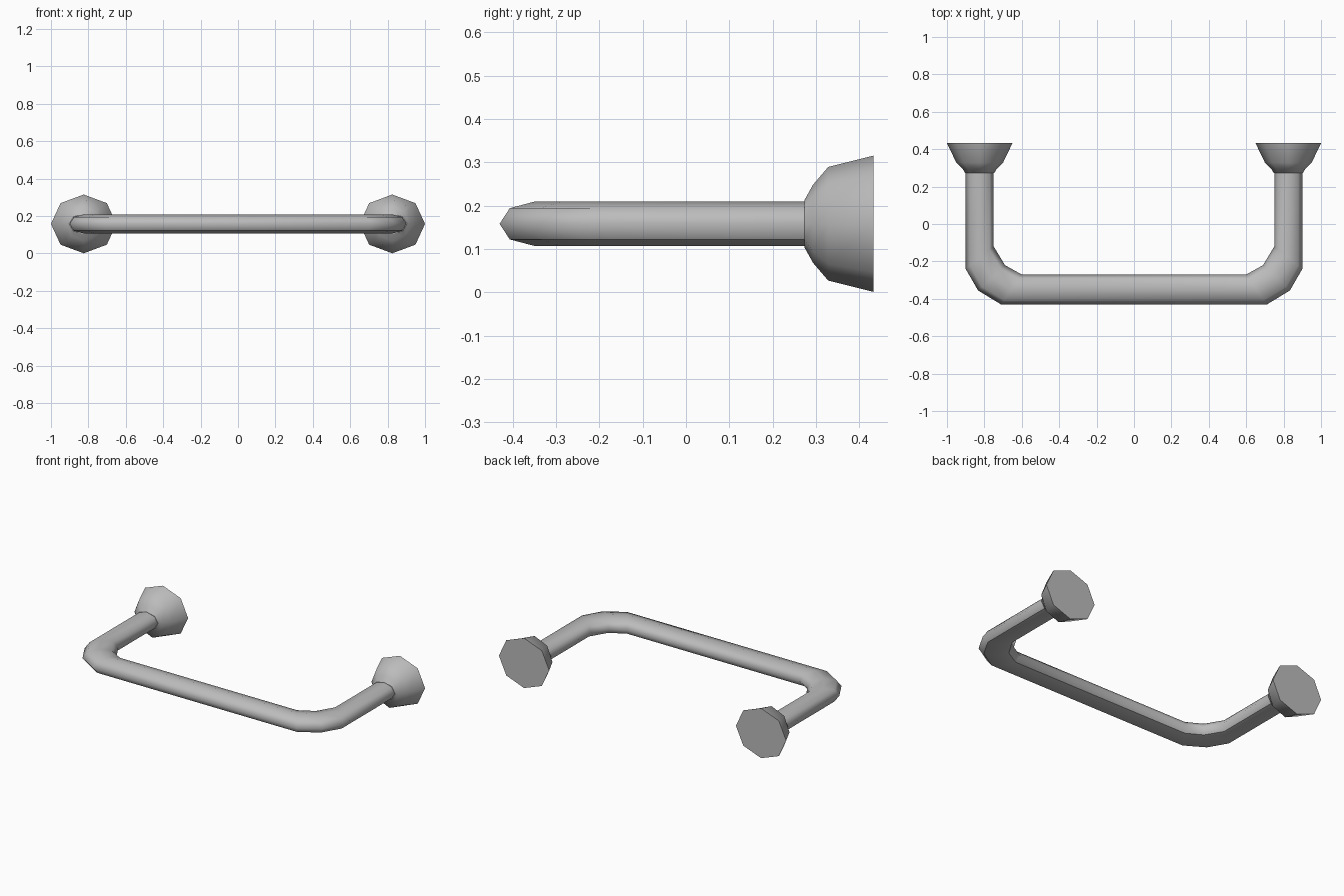
import bpy, bmesh, math
from mathutils import Vector

cube = bpy.data.objects.get("Cube")
if cube:
    bpy.data.objects.remove(cube)

SIDES = 8
MID_Z = 0.158      # height of the tube axis
LEG_X = 0.825      # distance of each leg from the middle

metal = bpy.data.materials.new("grey_metal")
metal.use_nodes = True
colour = (0.5, 0.5, 0.5, 1)
metal.diffuse_color = colour
metal.node_tree.nodes["Principled BSDF"].inputs["Base Color"].default_value = colour


def loft(name, rings, is_sharp):
    """Skin a list of eight-sided rings, each (centre, half-width vector, half-height)."""
    bm = bmesh.new()
    loops = []
    for centre, side, height in rings:
        loop = []
        for i in range(SIDES):
            a = math.tau * i / SIDES
            loop.append(bm.verts.new(
                centre + side * math.cos(a) + Vector((0, 0, height * math.sin(a)))))
        loops.append(loop)
    sharp = []
    for n, (a, b) in enumerate(zip(loops, loops[1:])):
        for i in range(SIDES):
            j = (i + 1) % SIDES
            bm.faces.new((a[i], a[j], b[j], b[i])).smooth = True
            if is_sharp(i):
                sharp.append((a[i], b[i]))
    # End caps stay flat with crisp rims
    for loop in (loops[0], loops[-1]):
        bm.faces.new(loop)
        sharp += [(loop[i - 1], loop[i]) for i in range(SIDES)]
    for pair in sharp:
        bm.edges.get(pair).smooth = False
    bmesh.ops.recalc_face_normals(bm, faces=bm.faces)
    mesh = bpy.data.meshes.new(name)
    bm.to_mesh(mesh)
    bm.free()
    mesh.materials.append(metal)
    obj = bpy.data.objects.new(name, mesh)
    bpy.context.collection.objects.link(obj)
    return obj


# Bent bar: outer and inner points of each ring, from the wall to the middle
half = [((0.90, 0.30), (0.75, 0.30)),
        ((0.90, -0.24), (0.75, -0.12)),
        ((0.834, -0.355), (0.69, -0.22)),
        ((0.711, -0.43), (0.60, -0.27))]
mirrored = [((-o[0], o[1]), (-i[0], i[1])) for o, i in reversed(half)]
rings = []
for outer, inner in half + mirrored:
    o, i = Vector((*outer, MID_Z)), Vector((*inner, MID_Z))
    rings.append(((o + i) / 2, (o - i) / 2, 0.051))
# The underside is creased along its two lower edges
loft("handle_bar", rings, lambda i: i in (5, 7))

# Flared wall mounts: (y, half-width, half-height)
profile = [(0.273, 0.078, 0.054), (0.293, 0.09, 0.09),
           (0.328, 0.125, 0.131), (0.432, 0.175, 0.157)]
for name, s in (("left_mount", 1), ("right_mount", -1)):
    loft(name, [(Vector((s * LEG_X, y, MID_Z)), Vector((w, 0, 0)), h)
                for y, w, h in profile], lambda i: False)
